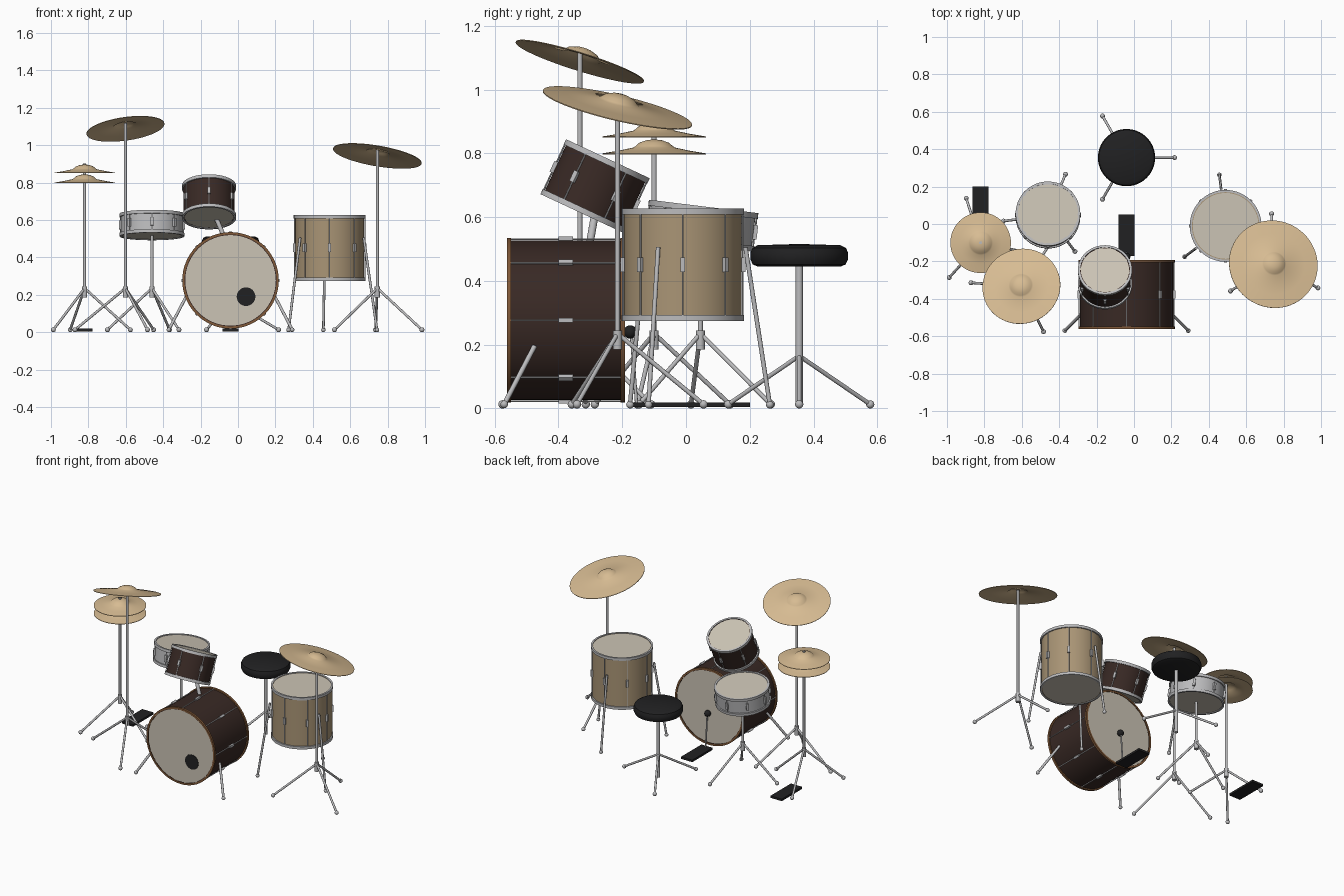
import bpy, bmesh
from math import radians, sin, cos, pi
from mathutils import Matrix, Vector

if "Cube" in bpy.data.objects:
    bpy.data.objects.remove(bpy.data.objects["Cube"])

T = Matrix.Translation


def R(deg, axis):
    return Matrix.Rotation(radians(deg), 4, axis)


def material(name, rgb):
    m = bpy.data.materials.new(name)
    m.diffuse_color = (*rgb, 1)
    m.use_nodes = True
    m.node_tree.nodes["Principled BSDF"].inputs["Base Color"].default_value = m.diffuse_color
    return m


BROWN = material("dark_wood", (0.04, 0.022, 0.018))
TAN = material("tan_wood", (0.40, 0.30, 0.18))
HOOP = material("hoop_wood", (0.22, 0.10, 0.04))
HEAD = material("drum_skin", (0.60, 0.55, 0.46))
CHROME = material("chrome", (0.50, 0.50, 0.51))
BRASS = material("brass", (0.68, 0.50, 0.29))
BLACK = material("black", (0.015, 0.015, 0.016))


def finish(name, bm, mat):
    bmesh.ops.recalc_face_normals(bm, faces=bm.faces)
    me = bpy.data.meshes.new(name)
    bm.to_mesh(me)
    bm.free()
    me.materials.append(mat)
    me.shade_smooth()
    me.set_sharp_from_angle(angle=radians(35))
    ob = bpy.data.objects.new(name, me)
    bpy.context.collection.objects.link(ob)
    return ob


def lathe(name, profile, M, mat, closed=False, seg=64):
    """Revolve (radius, height) points around local z."""
    bm = bmesh.new()
    vs = [bm.verts.new((r, 0, z)) for r, z in profile]
    es = [bm.edges.new(p) for p in zip(vs, vs[1:])]
    if closed:
        es.append(bm.edges.new((vs[-1], vs[0])))
    bmesh.ops.spin(bm, geom=vs + es, axis=(0, 0, 1), cent=(0, 0, 0),
                   angle=2 * pi, steps=seg)
    bmesh.ops.remove_doubles(bm, verts=bm.verts, dist=1e-5)
    bm.transform(M)
    return finish(name, bm, mat)


def add_rod(bm, a, b, r, seg=12):
    a, b = Vector(a), Vector(b)
    d = b - a
    M = T((a + b) / 2) @ d.to_track_quat('Z', 'Y').to_matrix().to_4x4()
    bmesh.ops.create_cone(bm, cap_ends=True, segments=seg, radius1=r,
                          radius2=r, depth=d.length, matrix=M)


def add_ball(bm, p, r):
    bmesh.ops.create_uvsphere(bm, u_segments=16, v_segments=10, radius=r,
                              matrix=T(p))


def box(name, size, centre, mat):
    bm = bmesh.new()
    bmesh.ops.create_cube(bm, size=1, matrix=T(centre) @ Matrix.Diagonal((*size, 1)))
    return finish(name, bm, mat)


def drum(name, M, r, h, mat, lugs, lug_len, hoop_mat=CHROME, start=0, hoop_h=0.018):
    """Shell, two hoops, two heads, lugs and tension rods around local z."""
    s, t = r - 0.008, h / 2
    lathe(name + "_shell", [(s - 0.008, -t + 0.004), (s, -t + 0.004), (s, t - 0.004),
                            (s - 0.008, t - 0.004)], M, mat, True)
    for side, k in (("top", 1), ("bottom", -1)):
        lathe(f"{name}_{side}_hoop", [(s - 0.004, k * t), (r, k * t), (r, k * (t - hoop_h)),
                                      (s - 0.004, k * (t - hoop_h))], M, hoop_mat, True)
        lathe(f"{name}_{side}_head", [(0, k * (t - 0.004)), (s - 0.002, k * (t - 0.004)),
                                      (s - 0.002, k * (t - 0.009)), (0, k * (t - 0.009))], M, HEAD)
    bm = bmesh.new()
    for i in range(lugs):
        A = M @ R(start + 360 * i / lugs, 'Z')
        bmesh.ops.create_cube(bm, size=1, matrix=A @ T((s + 0.005, 0, 0))
                              @ Matrix.Diagonal((0.014, 0.015, lug_len, 1)))
        add_rod(bm, A @ Vector((s + 0.004, 0, -t + 0.006)),
                A @ Vector((s + 0.004, 0, t - 0.006)), 0.0028, 8)
    finish(name + "_lugs", bm, CHROME)


def stand(name, x, y, top, ang, reach, z_leg=0.235, bottom=0.19, r=0.008, collar=True):
    """Post with collar and three splayed legs on ball feet."""
    bm = bmesh.new()
    add_rod(bm, (x, y, bottom), (x, y, top), r, 16)
    if collar:
        add_rod(bm, (x, y, z_leg - 0.05), (x, y, z_leg + 0.01), 0.014, 16)
    for i in range(3):
        a = radians(ang + 120 * i)
        foot = (x + reach * cos(a), y + reach * sin(a), 0.013)
        add_rod(bm, (x, y, z_leg), foot, 0.007)
        add_ball(bm, foot, 0.013)
    finish(name, bm, CHROME)


def cymbal(name, M, r):
    lathe(name, [(0, 0.045), (0.025, 0.042), (0.047, 0.034), (0.058, 0.024), (0.066, 0.019),
                 (r * 0.7, 0.009), (r, 0.001), (r, -0.002), (r * 0.7, 0.005),
                 (0.066, 0.015), (0.05, 0.026), (0.025, 0.038), (0, 0.041)], M, BRASS)


# Bass drum with port hole and spurs
BX = -0.04
drum("bass_drum", T((BX, -0.377, 0.277)) @ R(90, 'X'), 0.258, 0.37, BROWN, 8, 0.045, HOOP,
     hoop_h=0.014)
lathe("bass_port", [(0, 0), (0.05, 0), (0.05, -0.006), (0, -0.006)],
      T((0.043, -0.5605, 0.19)) @ R(90, 'X'), BLACK, seg=32)
bm = bmesh.new()
for k in (-1, 1):
    foot = (BX + k * 0.33, -0.57, 0.013)
    add_rod(bm, (BX + k * 0.235, -0.475, 0.195), foot, 0.008)
    add_ball(bm, foot, 0.012)
finish("bass_spurs", bm, CHROME)

# Bass pedal and beater
box("bass_pedal", (0.085, 0.22, 0.014), (BX, -0.06, 0.012), BLACK)
bm = bmesh.new()
add_rod(bm, (BX, -0.155, 0.015), (BX, -0.172, 0.24), 0.005)
finish("beater_rod", bm, CHROME)
bm = bmesh.new()
add_ball(bm, (BX, -0.175, 0.24), 0.021)
finish("beater", bm, BLACK)

# Rack tom and its mount
drum("rack_tom", T((-0.155, -0.285, 0.697)) @ R(-25, 'X'), 0.145, 0.19, BROWN, 6, 0.037, start=30)
bm = bmesh.new()
add_rod(bm, (-0.07, -0.305, 0.50), (-0.13, -0.28, 0.64), 0.012, 16)
finish("tom_mount", bm, CHROME)

# Floor tom and legs
FX, FY = 0.49, -0.01
drum("floor_tom", T((FX, FY, 0.451)), 0.192, 0.352, TAN, 8, 0.045)
bm = bmesh.new()
for i in range(3):
    a = radians(97 + 120 * i)
    foot = (FX + 0.275 * cos(a), FY + 0.275 * sin(a), 0.012)
    add_rod(bm, (FX + 0.198 * cos(a), FY + 0.198 * sin(a), 0.505), foot, 0.007)
    add_ball(bm, foot, 0.012)
finish("floor_tom_legs", bm, CHROME)

# Snare drum
drum("snare", T((-0.46, 0.048, 0.573)) @ R(-7, 'X'), 0.173, 0.122, CHROME, 8, 0.045)
stand("snare_stand", -0.46, 0.045, 0.52, 67, 0.24)

# Hi-hat
HX, HY = -0.82, -0.10
for name, z in (("hihat_bottom", 0.799), ("hihat_top", 0.852)):
    cymbal(name, T((HX, HY, z)), 0.162)
stand("hihat_stand", HX, HY, 0.903, 108, 0.25)
box("hihat_pedal", (0.085, 0.22, 0.014), (HX, 0.09, 0.012), BLACK)

# Crash and ride cymbals, tilted by their surface slope
for name, x, y, z, r, n, ang in (
        ("crash", -0.602, -0.333, 1.088, 0.21, (-0.14, 0.31, 1), 56),
        ("ride", 0.745, -0.215, 0.943, 0.24, (0.17, 0.235, 1), 92)):
    tilt = Vector((0, 0, 1)).rotation_difference(Vector(n)).to_matrix().to_4x4()
    cymbal(name + "_cymbal", T((x, y, z)) @ tilt, r)
    stand(name + "_stand", x, y, z + 0.03, ang, 0.27)

# Stool
SX, SY = -0.04, 0.355
lathe("stool_seat", [(0, 0.445), (0.13, 0.445), (0.146, 0.452), (0.153, 0.468), (0.153, 0.488),
                     (0.147, 0.503), (0.13, 0.512), (0, 0.516)], T((SX, SY, 0)), BLACK)
stand("stool_stand", SX, SY, 0.45, 0, 0.257, 0.165, 0.01, 0.0115, False)
